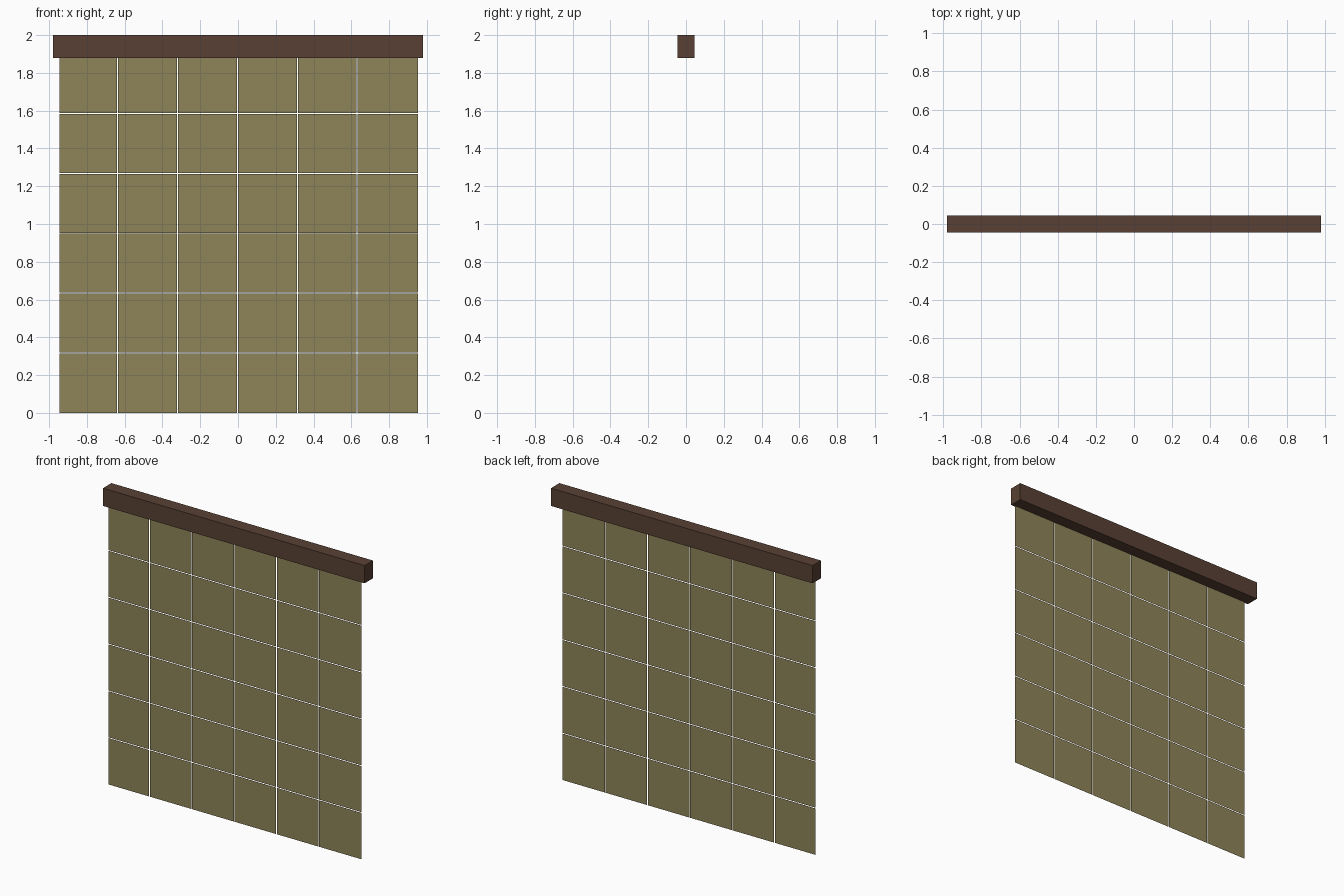
import bpy, bmesh

if "Cube" in bpy.data.objects:
    bpy.data.objects.remove(bpy.data.objects["Cube"])


def material(name, rgb):
    # sRGB 0-255 to linear
    m = bpy.data.materials.new(name)
    lin = [((c / 255 + 0.055) / 1.055) ** 2.4 for c in rgb]
    m.diffuse_color = (*lin, 1)
    m.use_nodes = True
    m.node_tree.nodes["Principled BSDF"].inputs["Base Color"].default_value = m.diffuse_color
    return m


def make_object(name, bm, mat):
    me = bpy.data.meshes.new(name)
    bm.to_mesh(me)
    bm.free()
    me.materials.append(mat)
    ob = bpy.data.objects.new(name, me)
    bpy.context.collection.objects.link(ob)
    return ob


wood = material("dark brown wood", (88, 64, 51))
cloth = material("olive tan panel", (142, 132, 89))

# Top rail
bm = bmesh.new()
bmesh.ops.create_cube(bm, size=1)
for v in bm.verts:
    v.co = (v.co.x * 1.96, v.co.y * 0.09, 1.94 + v.co.z * 0.12)
make_object("top_rail", bm, wood)

# Hanging screen: 6 x 6 thin panels with narrow slits between them
PITCH, GAP, Y = 0.317, 0.005, -0.037
xs = [-0.945] + [(i - 2) * PITCH - 0.003 for i in range(5)] + [0.953]
zs = [i * PITCH for i in range(7)]
bm = bmesh.new()
for i in range(6):
    for j in range(6):
        x0 = xs[i] + (GAP / 2 if i else 0)
        x1 = xs[i + 1] - (GAP / 2 if i < 5 else 0)
        z0 = zs[j] + (GAP / 2 if j else 0)
        z1 = zs[j + 1] - (GAP / 2 if j < 5 else 0)
        bm.faces.new([bm.verts.new(c) for c in
                      ((x0, Y, z0), (x1, Y, z0), (x1, Y, z1), (x0, Y, z1))])
make_object("hanging_panels", bm, cloth)
